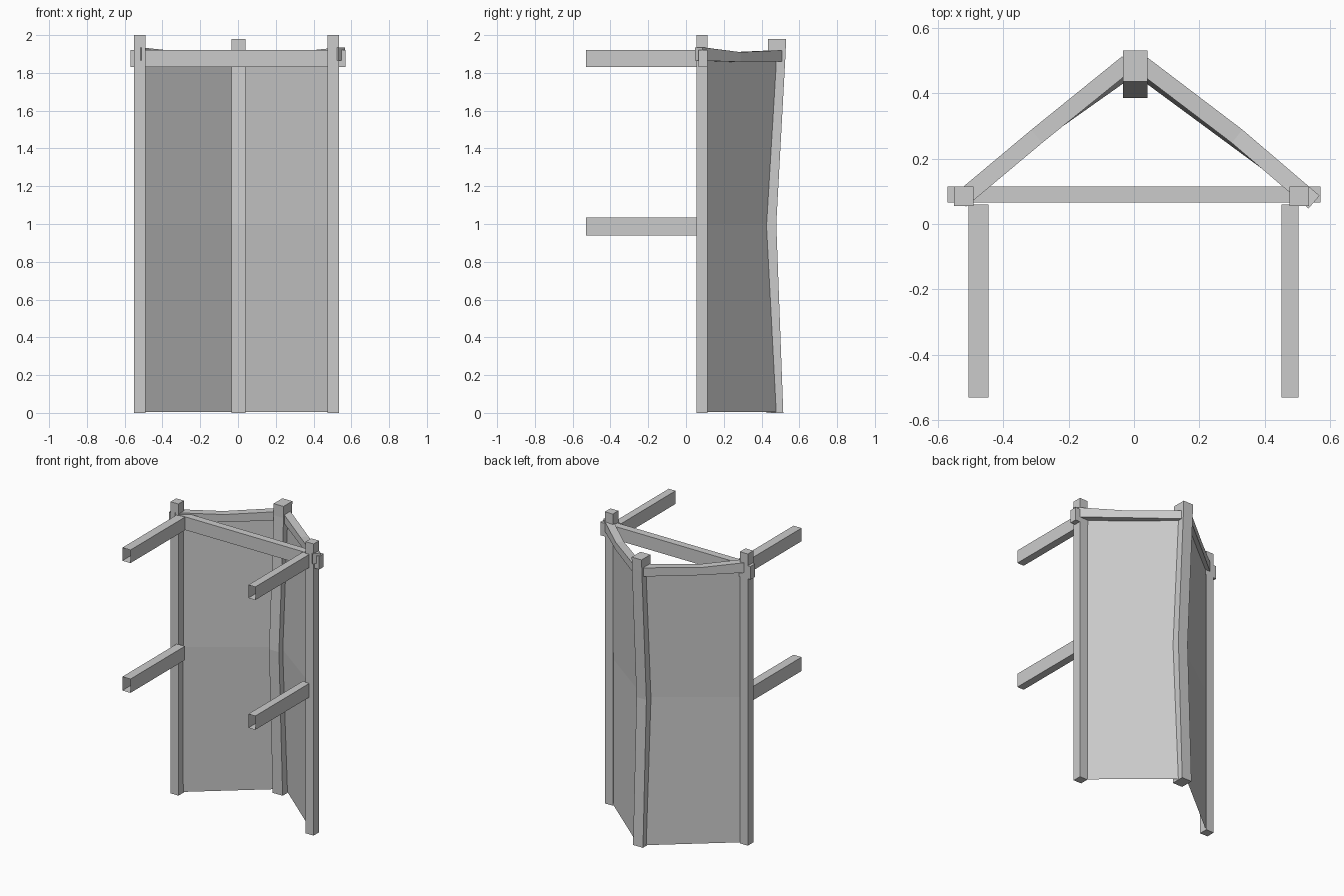
import bpy, bmesh
from mathutils import Vector

cube = bpy.data.objects.get("Cube")
if cube:
    bpy.data.objects.remove(cube, do_unlink=True)

grey = bpy.data.materials.new("plain_grey")
grey.use_nodes = True
grey.diffuse_color = (0.6, 0.6, 0.6, 1)
grey.node_tree.nodes["Principled BSDF"].inputs["Base Color"].default_value = (0.6, 0.6, 0.6, 1)


def loft(name, sections, closed=True, caps=True):
    """Skin a row of equal cross-sections, with optional end caps."""
    bm = bmesh.new()
    rings = [[bm.verts.new(p) for p in s] for s in sections]
    n = len(rings[0])
    for a, b in zip(rings, rings[1:]):
        for i in range(n if closed else n - 1):
            j = (i + 1) % n
            bm.faces.new((a[i], a[j], b[j], b[i]))
    if closed and caps:
        bm.faces.new(rings[0])
        bm.faces.new(rings[-1])
    bmesh.ops.recalc_face_normals(bm, faces=bm.faces)
    mesh = bpy.data.meshes.new(name)
    bm.to_mesh(mesh)
    bm.free()
    mesh.materials.append(grey)
    ob = bpy.data.objects.new(name, mesh)
    bpy.context.collection.objects.link(ob)
    return ob


def box(name, x, y, z, caps=True):
    """Box running along y; without caps it is an open tube."""
    return loft(name, [[(x[0], v, z[0]), (x[1], v, z[0]), (x[1], v, z[1]), (x[0], v, z[1])]
                       for v in y], caps=caps)


# Front posts and the beam joining them
box("right_front_post", (-0.55, -0.49), (0.055, 0.115), (0, 2))
box("left_front_post", (0.475, 0.535), (0.055, 0.115), (0, 2))
box("cross_beam", (-0.57, 0.57), (0.065, 0.115), (1.83, 1.92))

# Back post, bowed forward at mid height
back = [(0, 0.425, 0.515), (1, 0.385, 0.478), (1.9, 0.435, 0.527), (1.98, 0.435, 0.53)]
loft("back_post", [[(-0.034, f, z), (0.041, f, z), (0.041, b, z), (-0.034, b, z)]
                   for z, f, b in back])

# Hollow arms reaching forward
for level, z in (("upper", (1.83, 1.92)), ("lower", (0.94, 1.035))):
    box(level + "_right_arm", (-0.506, -0.445), (-0.53, 0.06), z, caps=False)
    box(level + "_left_arm", (0.45, 0.502), (-0.53, 0.06), z, caps=False)


def rail(name, stations):
    """Bent top rail of constant width through (x, y, bottom, top) stations."""
    pts = [Vector(s[:2]) for s in stations]
    sections = []
    for i, (x, y, low, high) in enumerate(stations):
        along = (pts[min(i + 1, len(pts) - 1)] - pts[max(i - 1, 0)]).normalized()
        side = Vector((-along.y, along.x)) * 0.026
        a, b = pts[i] + side, pts[i] - side
        sections.append([(*a, low), (*b, low), (*b, high), (*a, high)])
    loft(name, sections)


rail("left_top_rail", [(0.02, 0.492, 1.86, 1.92), (0.315, 0.268, 1.858, 1.91),
                       (0.55, 0.067, 1.865, 1.935)])
rail("right_top_rail", [(-0.02, 0.492, 1.86, 1.92), (-0.297, 0.268, 1.858, 1.91),
                        (-0.53, 0.073, 1.865, 1.935)])

# Thin wall panels between the front posts and the back post, creased at mid height
for name, outer, inner in (("left_panel", 0.505, 0.03), ("right_panel", -0.52, -0.025)):
    loft(name, [[(outer, 0.085, z), (inner, y, z)]
                for z, y in ((0.005, 0.487), (1, 0.435), (1.865, 0.487))], closed=False)
